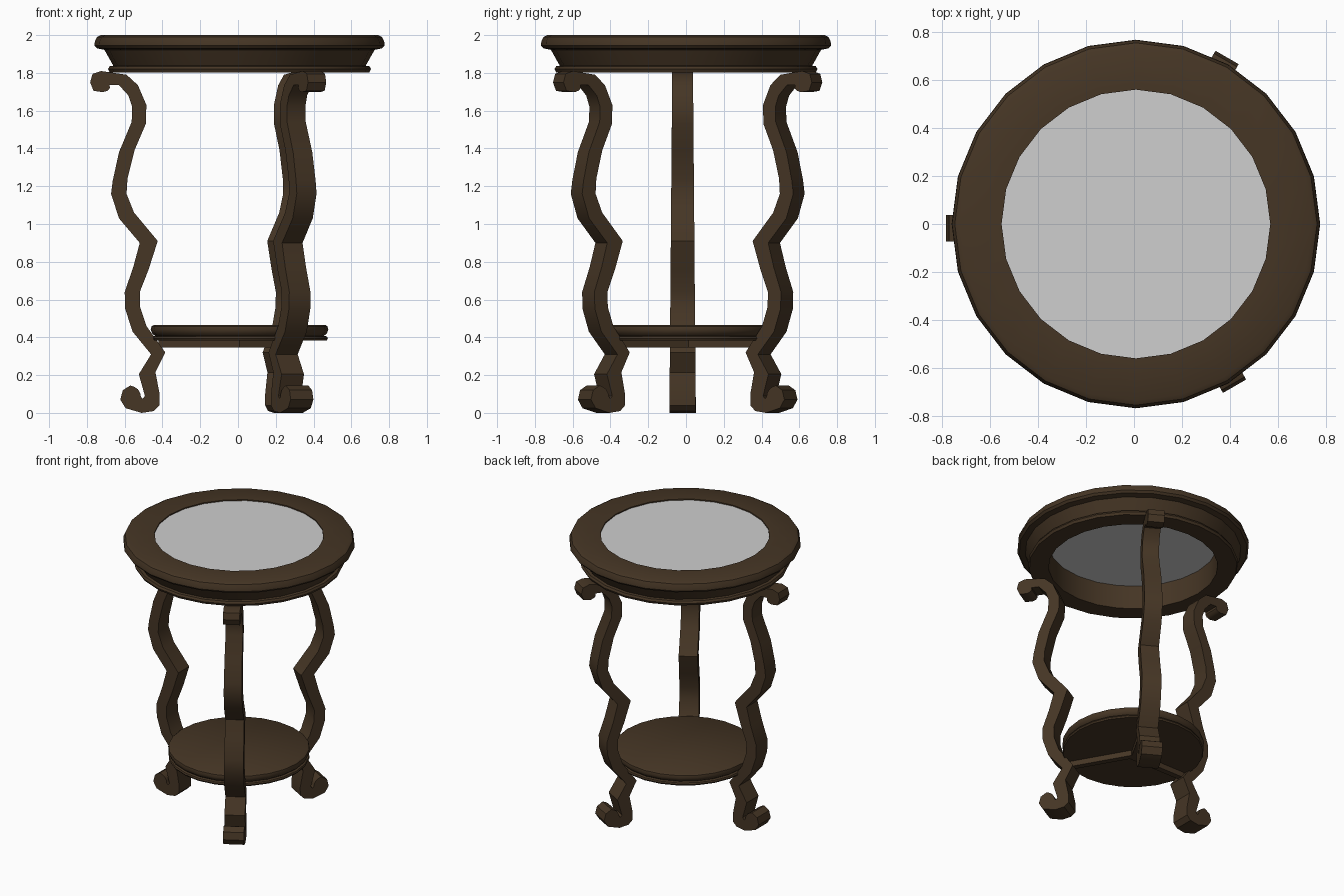
import bpy, bmesh, math
from mathutils import Matrix, Vector

if "Cube" in bpy.data.objects:
    bpy.data.objects.remove(bpy.data.objects["Cube"])

CX = 0.008  # table axis


def material(name, rgb):
    m = bpy.data.materials.new(name)
    m.diffuse_color = (*rgb, 1)
    m.use_nodes = True
    m.node_tree.nodes["Principled BSDF"].inputs["Base Color"].default_value = m.diffuse_color
    return m


WOOD = material("dark wood", (0.06, 0.036, 0.018))
GLASS = material("pale glass", (0.62, 0.62, 0.62))


def finish(name, bm, mat, angle=35):
    bmesh.ops.recalc_face_normals(bm, faces=bm.faces[:])
    me = bpy.data.meshes.new(name)
    bm.to_mesh(me)
    bm.free()
    ob = bpy.data.objects.new(name, me)
    bpy.context.collection.objects.link(ob)
    me.materials.append(mat)
    bpy.ops.object.select_all(action='DESELECT')
    ob.select_set(True)
    bpy.context.view_layer.objects.active = ob
    bpy.ops.object.shade_smooth_by_angle(angle=math.radians(angle))
    return ob


def lathe(name, profile, mat, closed, sides=24):
    """Turn an (r, z) profile round the table axis; closed = ring, else capped solid."""
    bm = bmesh.new()
    rings = [[bm.verts.new((CX + r * math.cos(a), r * math.sin(a), z))
              for a in (2 * math.pi * i / sides for i in range(sides))] for r, z in profile]
    n = len(rings)
    for k in range(n if closed else n - 1):
        a, b = rings[k], rings[(k + 1) % n]
        for i in range(sides):
            j = (i + 1) % sides
            bm.faces.new((a[i], a[j], b[j], b[i]))
    if not closed:
        bm.faces.new(rings[0])
        bm.faces.new(rings[-1])
    return finish(name, bm, mat)


# Moulded top ring with apron and bead
lathe("top_ring", [(0.56, 2.0), (0.735, 2.0), (0.755, 1.99), (0.766, 1.965), (0.768, 1.945),
                   (0.755, 1.93), (0.715, 1.922), (0.703, 1.9), (0.668, 1.838), (0.688, 1.835),
                   (0.696, 1.82), (0.688, 1.803), (0.56, 1.803)], WOOD, True)
# Glass panel
lathe("glass_panel", [(0.562, 1.992), (0.562, 1.975)], GLASS, False)
# Lower shelf with two beads
lathe("lower_shelf", [(0.455, 0.465), (0.466, 0.458), (0.47, 0.44), (0.462, 0.42), (0.447, 0.408),
                      (0.464, 0.404), (0.468, 0.394), (0.462, 0.384)], WOOD, False)

# Leg side profile: (facing-in distance, z, facing-out distance, z) from top scroll to foot scroll
LEG = [(.765, 1.705, .715, 1.698), (.783, 1.75, .69, 1.706), (.77, 1.795, .678, 1.72),
       (.725, 1.81, .68, 1.737), (.59, 1.79, .63, 1.735), (.53, 1.735, .58, 1.68),
       (.485, 1.63, .56, 1.62), (.488, 1.53, .563, 1.54), (.548, 1.39, .63, 1.38),
       (.585, 1.24, .663, 1.23), (.59, 1.16, .672, 1.16), (.55, 1.06, .63, 1.03),
       (.425, .91, .52, .9), (.473, .76, .555, .77), (.52, .64, .60, .64),
       (.518, .56, .597, .55), (.485, .46, .558, .43), (.385, .32, .46, .31),
       (.437, .215, .525, .205), (.415, .10, .493, .09), (.415, .04, .50, .08),
       (.445, .01, .506, .076), (.51, 0, .51, .08), (.595, .025, .515, .09),
       (.623, .07, .518, .105), (.61, .12, .53, .125), (.57, .145, .55, .138)]


def placed(bm, degrees):
    bm.transform(Matrix.Translation((CX, 0, 0)) @ Matrix.Rotation(math.radians(degrees), 4, 'Z')
                 @ Matrix.Translation((0, 0.018, 0)))


def leg(name, degrees):
    bm = bmesh.new()
    secs = []
    for d1, z1, d2, z2 in LEG:
        w = 0.07 - 0.015 * (z1 + z2) / 3.6  # slimmer towards the top
        secs.append([bm.verts.new((d + CX, y, z)) for d, z, y in
                     ((d1, z1, -w), (d1, z1, w), (d2, z2, w), (d2, z2, -w))])
    for a, b in zip(secs, secs[1:]):
        for i in range(4):
            j = (i + 1) % 4
            bm.faces.new((a[i], a[j], b[j], b[i]))
    bm.faces.new(secs[0])
    bm.faces.new(secs[-1])
    placed(bm, degrees)
    finish(name, bm, WOOD)


def stretcher(name, degrees):
    bm = bmesh.new()
    bmesh.ops.create_cube(bm, size=1)
    bm.transform(Matrix.Translation((0.215, -0.009, 0.367)) @ Matrix.Diagonal((0.43, 0.04, 0.044, 1)))
    placed(bm, degrees)
    finish(name, bm, WOOD)


# Three scrolled legs and the stretchers under the shelf
for label, deg in (("left", 180), ("back_right", 60), ("front_right", -60)):
    leg(label + "_leg", deg)
    stretcher(label + "_stretcher", deg)
